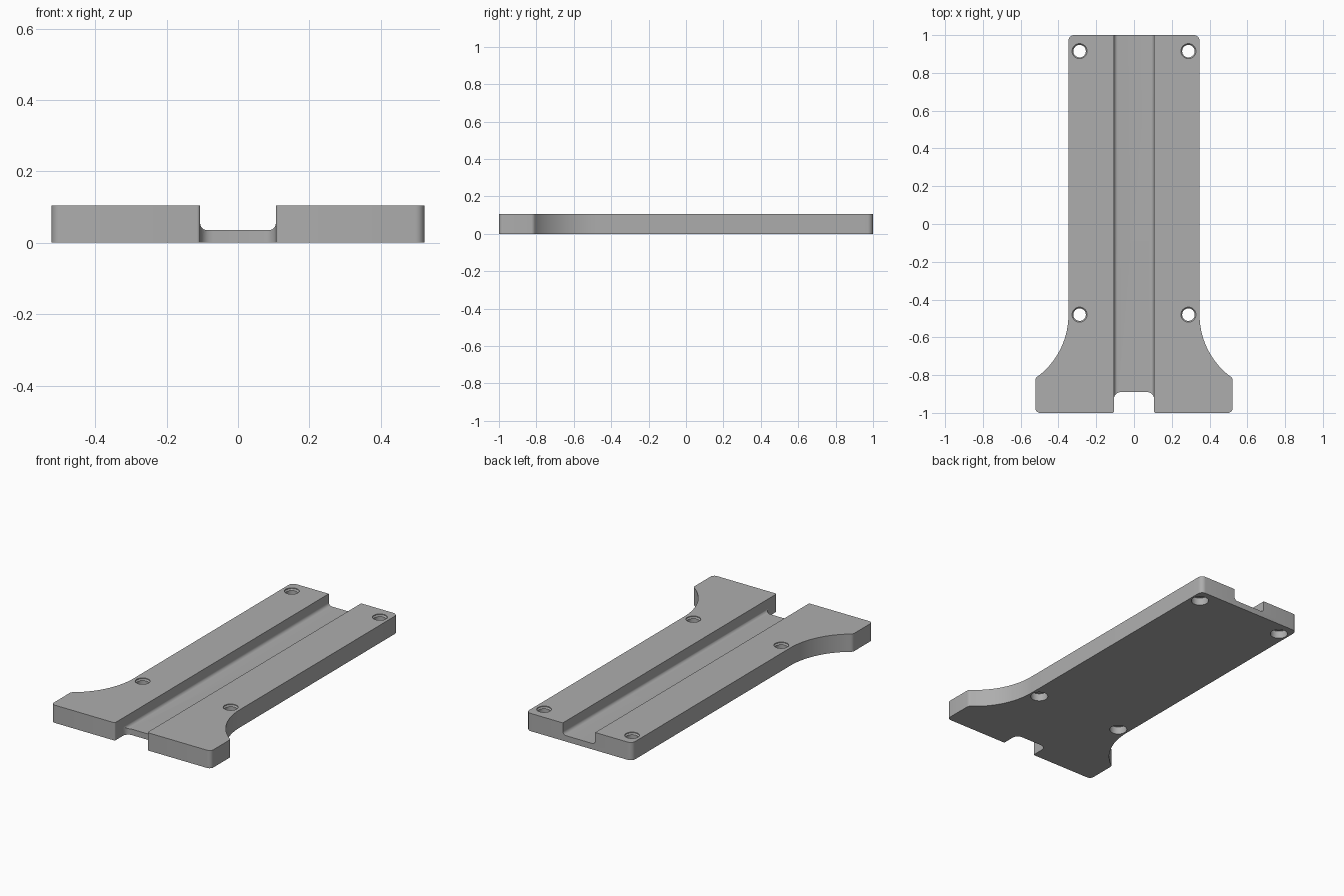
import bpy, bmesh, math
from mathutils import Vector, Matrix

cube = bpy.data.objects.get("Cube")
if cube:
    bpy.data.objects.remove(cube)

HEIGHT = 0.105
HALF_W = 0.347      # half width of the straight body
FLOOR = 0.035       # height of the channel floor
SLOT = 0.106        # half width of the channel

grey = bpy.data.materials.new("plain grey")
grey.use_nodes = True
grey.diffuse_color = (0.42, 0.42, 0.42, 1)
grey.node_tree.nodes["Principled BSDF"].inputs["Base Color"].default_value = grey.diffuse_color


def rounded(corners, steps=6):
    """Closed outline from (x, y, radius) corners, each corner filleted."""
    out = []
    for i, (x, y, r) in enumerate(corners):
        p = Vector((x, y))
        if r == 0:
            out.append(p)
            continue
        a = (Vector(corners[i - 1][:2]) - p).normalized()
        b = (Vector(corners[(i + 1) % len(corners)][:2]) - p).normalized()
        half = a.angle(b) / 2
        centre = p + (a + b).normalized() * (r / math.sin(half))
        start = p + a * (r / math.tan(half)) - centre
        end = p + b * (r / math.tan(half)) - centre
        sweep = start.angle_signed(end)
        for k in range(steps + 1):
            out.append(centre + Matrix.Rotation(-sweep * k / steps, 2) @ start)
    return out


def mirrored(half):
    return half + [(-x, y, r) for x, y, r in reversed(half)]


def make_object(name, bm):
    bmesh.ops.recalc_face_normals(bm, faces=bm.faces)
    mesh = bpy.data.meshes.new(name)
    bm.to_mesh(mesh)
    bm.free()
    mesh.materials.append(grey)
    obj = bpy.data.objects.new(name, mesh)
    bpy.context.collection.objects.link(obj)
    return obj


def extruded(name, outline, place, depth):
    """Fill the outline, placed in space by a function, and extrude it."""
    bm = bmesh.new()
    face = bm.faces.new([bm.verts.new(place(p)) for p in outline])
    moved = bmesh.ops.extrude_face_region(bm, geom=[face])["geom"]
    bmesh.ops.translate(bm, vec=depth, verts=[v for v in moved if isinstance(v, bmesh.types.BMVert)])
    return make_object(name, bm)


def cut(target, cutter):
    mod = target.modifiers.new(cutter.name, 'BOOLEAN')
    mod.operation, mod.solver, mod.object = 'DIFFERENCE', 'EXACT', cutter
    cutter.hide_render = True
    cutter.hide_set(True)


# Plate outline: straight body, concave flare, wide foot and a front notch
R, END = 0.411, math.radians(50)
flare = [(HALF_W + R * (1 - math.cos(END * k / 16)), -0.48 - R * math.sin(END * k / 16), 0)
         for k in range(17)]
right_half = [(HALF_W, 1, 0.03)] + flare + [
    (0.522, -0.815, 0.025), (0.522, -1, 0.025),
    (SLOT, -1, 0.009), (SLOT, -0.89, 0.035)]
plate = extruded("base_plate", rounded(mirrored(right_half)),
                 lambda p: (p.x, p.y, 0), (0, 0, HEIGHT))

# Long channel with filleted floor corners
profile = mirrored([(SLOT, 0.2, 0), (SLOT, FLOOR, 0.02)])
cut(plate, extruded("channel_cutter", rounded(profile),
                    lambda p: (p.x, -1.2, p.y), (0, 2.4, 0)))

# Screw holes: chamfered at the top, slightly wider pocket underneath
hole_profile = [(0.048, -0.02), (0.048, 0.045), (0.033, 0.045),
                (0.033, HEIGHT - 0.012), (0.04, HEIGHT - 0.005), (0.04, HEIGHT + 0.02)]
SIDES = 32
for label, y in (("rear", 0.915), ("front", -0.48)):
    for side, x in (("left", 0.288), ("right", -0.288)):
        bm = bmesh.new()
        rings = [[bm.verts.new((x + r * math.cos(math.tau * k / SIDES),
                                y + r * math.sin(math.tau * k / SIDES), z))
                  for k in range(SIDES)] for r, z in hole_profile]
        for low, high in zip(rings, rings[1:]):
            for k in range(SIDES):
                n = (k + 1) % SIDES
                bm.faces.new((low[k], low[n], high[n], high[k]))
        bm.faces.new(rings[0])
        bm.faces.new(rings[-1])
        cut(plate, make_object(f"{label}_{side}_hole_cutter", bm))

# Apply the cuts and smooth the rounded walls
bpy.context.view_layer.objects.active = plate
plate.select_set(True)
for mod in list(plate.modifiers):
    cutter = mod.object
    bpy.ops.object.modifier_apply(modifier=mod.name)
    bpy.data.objects.remove(cutter)
bpy.ops.object.shade_smooth_by_angle(angle=math.radians(30))
